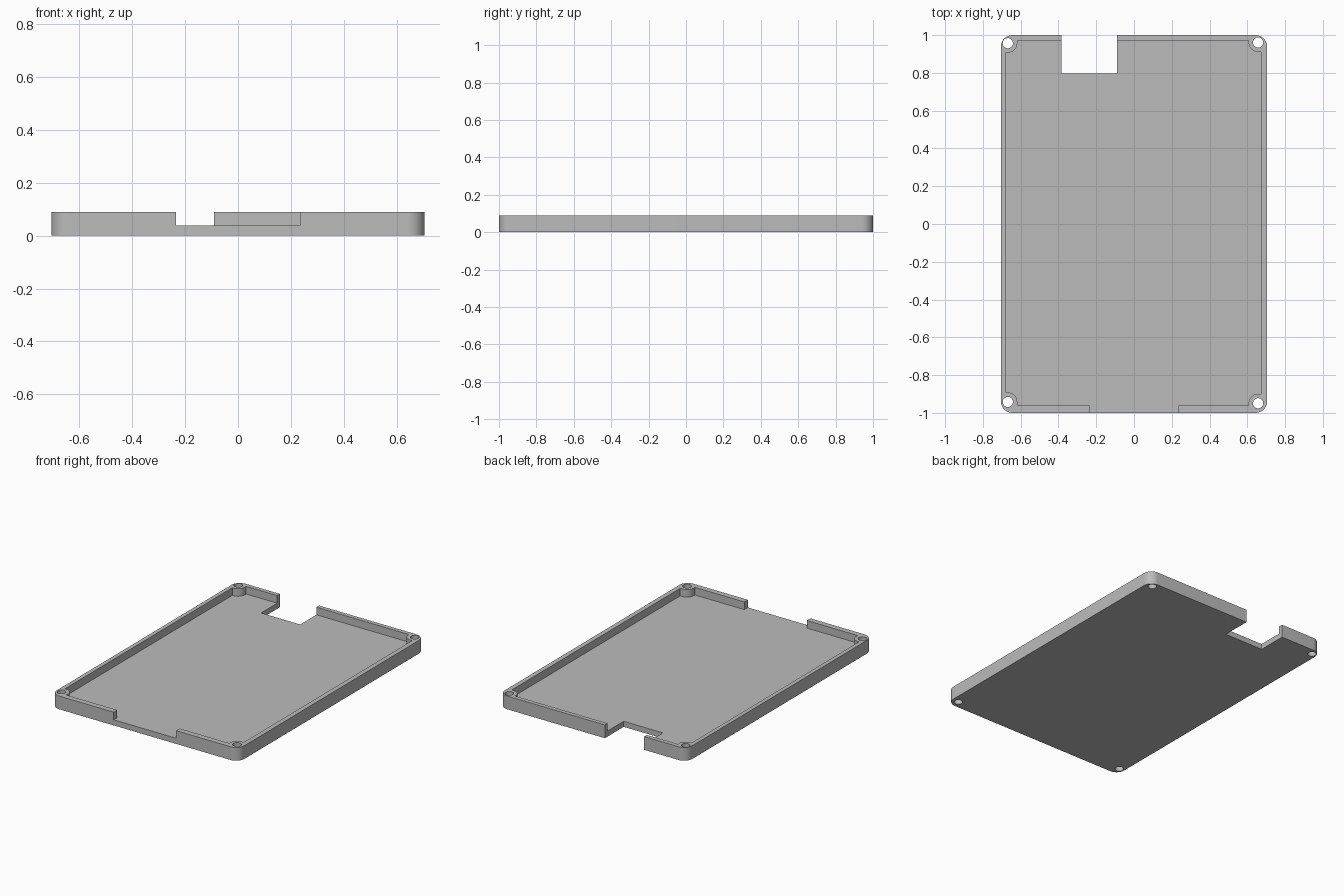
import bpy
import bmesh
from math import cos, sin, pi, radians

HALF_W, HALF_L, HEIGHT, FLOOR = 0.705, 1.0, 0.09, 0.038
CORNER_R, POST_R, HOLE_R = 0.062, 0.05, 0.027

if "Cube" in bpy.data.objects:
    bpy.data.objects.remove(bpy.data.objects["Cube"], do_unlink=True)

grey = bpy.data.materials.new("mid grey")
grey.use_nodes = True
colour = (0.5, 0.5, 0.5, 1)
grey.diffuse_color = colour
grey.node_tree.nodes["Principled BSDF"].inputs["Base Color"].default_value = colour


def arc(cx, cy, r, start, sweep, steps):
    return [(cx + r * cos(start + sweep * i / steps),
             cy + r * sin(start + sweep * i / steps)) for i in range(steps + 1)]


def prism(name, outline, z0, z1):
    """Extrude a flat outline from z0 to z1."""
    bm = bmesh.new()
    face = bm.faces.new([bm.verts.new((x, y, z0)) for x, y in outline])
    top = bmesh.ops.extrude_face_region(bm, geom=[face])["geom"]
    verts = [v for v in top if isinstance(v, bmesh.types.BMVert)]
    bmesh.ops.translate(bm, verts=verts, vec=(0, 0, z1 - z0))
    bmesh.ops.recalc_face_normals(bm, faces=bm.faces)
    mesh = bpy.data.meshes.new(name)
    bm.to_mesh(mesh)
    bm.free()
    mesh.materials.append(grey)
    obj = bpy.data.objects.new(name, mesh)
    bpy.context.collection.objects.link(obj)
    return obj


def block(name, x0, x1, y0, y1, z0, z1):
    return prism(name, [(x0, y0), (x1, y0), (x1, y1), (x0, y1)], z0, z1)


def cut(target, cutter):
    """Subtract the cutter and discard it."""
    cutter.hide_render = True
    mod = target.modifiers.new("cut", "BOOLEAN")
    mod.operation, mod.solver, mod.object = "DIFFERENCE", "EXACT", cutter
    bpy.context.view_layer.objects.active = target
    bpy.ops.object.modifier_apply(modifier=mod.name)
    bpy.data.objects.remove(cutter, do_unlink=True)


# Rounded tray body
outline = []
for i, (sx, sy) in enumerate([(1, 1), (-1, 1), (-1, -1), (1, -1)]):
    outline += arc(sx * (HALF_W - CORNER_R), sy * (HALF_L - CORNER_R),
                   CORNER_R, i * pi / 2, pi / 2, 12)
tray = prism("tray", outline, 0, HEIGHT)

# Cavity, leaving a screw post in each corner
screws = [(0.657, 0.961), (-0.668, 0.957), (-0.668, -0.942), (0.657, -0.949)]
cavity = block("cavity", -0.677, 0.673, -0.962, 0.971, FLOOR, 0.2)
for i, (x, y) in enumerate(screws):
    sx, sy = (1 if x > 0 else -1), (1 if y > 0 else -1)
    post = arc(x, y, POST_R, pi + i * pi / 2, pi / 2, 12)
    first, last = post[0], post[-1]
    far_x, far_y = sx * 0.8, sy * 1.1
    if sx == sy:
        post = [(first[0], far_y)] + post + [(far_x, last[1]), (far_x, far_y)]
    else:
        post = [(far_x, first[1])] + post + [(last[0], far_y), (far_x, far_y)]
    cut(cavity, prism("post", post, -0.1, 0.3))
cut(tray, cavity)

# Front wall opening and rear notch through the floor
cut(tray, block("front_opening", -0.235, 0.235, -1.1, -0.9, FLOOR, 0.2))
cut(tray, block("rear_notch", -0.385, -0.09, 0.798, 1.1, -0.1, 0.2))

# Screw holes through the posts
for x, y in screws:
    cut(tray, prism("screw_hole", arc(x, y, HOLE_R, 0, 2 * pi, 32)[:-1], -0.1, 0.2))

# Smooth the curved walls, keep the edges crisp
bpy.ops.object.select_all(action="DESELECT")
tray.select_set(True)
bpy.context.view_layer.objects.active = tray
bpy.ops.object.shade_smooth_by_angle(angle=radians(30))
